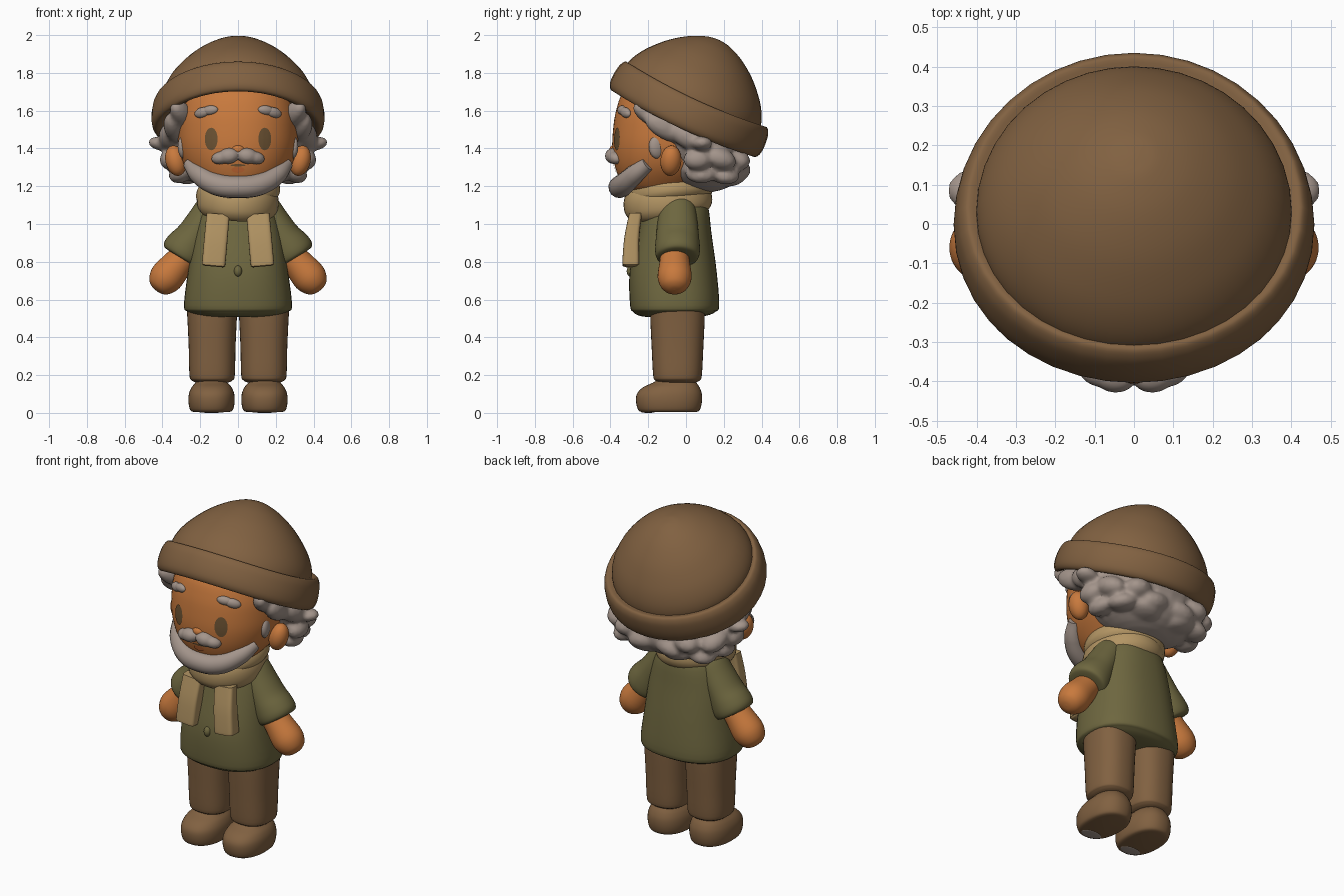
import bpy, bmesh, math
from math import radians, cos, sin, pi
from mathutils import Matrix, Vector, Euler
from mathutils.bvhtree import BVHTree

cube = bpy.data.objects.get("Cube")
if cube:
    bpy.data.objects.remove(cube, do_unlink=True)

made = []
SIDES = ((1, "left"), (-1, "right"))


def material(name, r, g, b):
    mat = bpy.data.materials.new(name)
    mat.use_nodes = True
    mat.diffuse_color = (r, g, b, 1)
    node = next(n for n in mat.node_tree.nodes if n.type == "BSDF_PRINCIPLED")
    node.inputs["Base Color"].default_value = (r, g, b, 1)
    node.inputs["Roughness"].default_value = 0.8
    return mat


brown = material("brown wool", .22, .12, .053)
skin = material("warm skin", .58, .193, .047)
green = material("olive green", .155, .135, .05)
tan = material("tan scarf", .45, .3, .127)
grey = material("grey hair", .37, .3, .26)
dark = material("eye brown", .15, .085, .033)
lip = material("lip orange", .58, .15, .037)


def finish(name, bm, mat):
    bmesh.ops.recalc_face_normals(bm, faces=bm.faces)
    mesh = bpy.data.meshes.new(name)
    bm.to_mesh(mesh)
    bm.free()
    mesh.materials.append(mat)
    obj = bpy.data.objects.new(name, mesh)
    bpy.context.collection.objects.link(obj)
    made.append(obj)
    return obj


def spline(rows, steps):
    """Smooth rows of values with a Catmull-Rom spline."""
    out = []
    for i in range(len(rows) - 1):
        quad = [rows[max(i - 1, 0)], rows[i], rows[i + 1], rows[min(i + 2, len(rows) - 1)]]
        for k in range(steps):
            t = k / steps
            out.append([b + .5 * t * (c - a + t * (2*a - 5*b + 4*c - d + t * (3*(b - c) + d - a)))
                        for a, b, c, d in zip(*quad)])
    return out + [list(rows[-1])]


def loft(name, mat, rows, loc=(0, 0, 0), rot=(0, 0, 0), power=2, seg=40, sag=0):
    """Skin through sections of (height, x radius, y radius, y centre)."""
    place = Matrix.Translation(loc) @ Euler([radians(a) for a in rot]).to_matrix().to_4x4()
    bm = bmesh.new()
    rings = []
    for z, rx, ry, cy in spline(rows, 4):
        ring = []
        for k in range(seg):
            c, s = cos(2 * pi * k / seg), sin(2 * pi * k / seg)
            x = math.copysign(abs(c) ** (2 / power), c) * max(rx, .002)
            y = math.copysign(abs(s) ** (2 / power), s) * max(ry, .002)
            ring.append(bm.verts.new(place @ Vector((x, y + cy, z - sag * x * x))))
        rings.append(ring)
    for low, high in zip(rings, rings[1:]):
        for k in range(seg):
            j = (k + 1) % seg
            bm.faces.new((low[k], low[j], high[j], high[k]))
    bm.faces.new(rings[0])
    bm.faces.new(rings[-1])
    return finish(name, bm, mat)


def revolve(name, mat, profile, loc, rot, widen, sag=0):
    return loft(name, mat, [(z, r * widen, r, 0) for r, z in profile], loc, rot, sag=sag)


def blobs(name, mat, items, mirror=True):
    """Ellipsoids (centre, radii, rotation), mirrored in x, in one mesh."""
    bm = bmesh.new()
    for s in (1, -1) if mirror else (1,):
        for (x, y, z), radii, (a, b, c) in items:
            turn = Euler((radians(a), radians(b * s), radians(c * s))).to_matrix().to_4x4()
            mat4 = Matrix.Translation((x * s, y, z)) @ turn @ Matrix.Diagonal((*radii, 1))
            bmesh.ops.create_uvsphere(bm, u_segments=24, v_segments=14, radius=1, matrix=mat4)
    return finish(name, bm, mat)


def fuse(obj, voxel, rounds):
    """Melt overlapping blobs into one soft surface."""
    remesh = obj.modifiers.new("fuse", "REMESH")
    remesh.mode = "VOXEL"
    remesh.voxel_size = voxel
    remesh.use_smooth_shade = True
    soft = obj.modifiers.new("soften", "SMOOTH")
    soft.iterations = rounds


# Shoes with worn toe patches, legs and arms
blobs("toe_patches", grey, [((.14, -.2, .004), (.065, .035, .004), (0, 0, 0))])
for s, side in SIDES:
    loft(side + "_shoe", brown, [
        (.004, .09, .14, -.09), (.014, .112, .162, -.09), (.055, .122, .174, -.09),
        (.1, .12, .172, -.088), (.135, .106, .15, -.078), (.16, .085, .115, -.06),
        (.18, .075, .09, -.05)], (.14 * s, 0, 0), power=2.3)
    loft(side + "_leg", brown, [
        (.16, .085, .095, -.045), (.172, .108, .118, -.045), (.2, .12, .129, -.045),
        (.35, .124, .137, -.045), (.5, .131, .144, -.045), (.57, .136, .144, -.045)],
        (.137 * s, 0, 0), power=2.4)
    loft(side + "_sleeve", green, [
        (.04, .04, .05, 0), (0, .08, .09, 0), (-.1, .088, .105, 0), (-.19, .096, .113, 0),
        (-.25, .113, .118, 0), (-.295, .118, .118, 0), (-.323, .106, .108, 0),
        (-.33, .08, .08, 0)], (.13 * s, -.045, 1.1), (0, -32 * s, 0))
    loft(side + "_arm", skin, [
        (0, .07, .07, 0), (-.1, .08, .08, 0), (-.2, .09, .09, 0),
        (-.26, .068, .07, 0), (-.285, .035, .035, 0), (-.29, 0, 0, 0)],
        (.25 * s, -.06, .872), (0, -40 * s, 0))

# Shirt with a small button
loft("shirt", green, [
    (.507, .12, .12, -.08), (.515, .21, .18, -.07), (.535, .265, .218, -.062),
    (.57, .286, .236, -.06), (.75, .265, .23, -.068), (.95, .235, .195, -.06),
    (1.1, .185, .165, -.05), (1.17, .11, .12, -.05)], power=2.4)
blobs("button", green, [((0, -.29, .75), (.022, .024, .03), (0, 0, 0))], mirror=False)

# Scarf: two wraps and two hanging tails
wrap = [(.11, -.07), (.19, -.085), (.228, -.05), (.235, 0), (.222, .05), (.19, .08), (.11, .075)]
revolve("scarf_lower_wrap", tan, wrap, (0, -.097, 1.125), (8, 4, 0), .92)
revolve("scarf_upper_wrap", tan, [(r * .95, z * .75) for r, z in wrap],
        (0, -.083, 1.172), (7, -7, 0), 1)
for s, side in SIDES:
    loft(side + "_scarf_tail", tan, [
        (0, .05, .032, 0), (.006, .058, .041, 0), (.02, .062, .045, 0),
        (.15, .062, .04, .005), (.28, .061, .034, .025)],
        (.13 * s, -.292, .775), (0, -5 * s, 0), power=5)

# Head, ears and nose
head = loft("head", skin, [
    (1.13, .07, .08, -.13), (1.16, .15, .15, -.12), (1.21, .21, .215, -.12),
    (1.3, .28, .295, -.08), (1.4, .315, .328, -.062), (1.5, .32, .326, -.06),
    (1.6, .31, .31, -.06), (1.7, .27, .27, -.06), (1.78, .18, .18, -.04)], power=2.2, seg=64)
blobs("ears", skin, [((.33, -.08, 1.335), (.054, .056, .082), (0, 15, 20))])
blobs("nose", skin, [((0, -.378, 1.393), (.036, .028, .026), (0, 0, 0))], mirror=False)

# Flat face details laid on the head
surface = BVHTree.FromPolygons([v.co for v in head.data.vertices],
                               [p.vertices for p in head.data.polygons])


def decal(name, mat, cx, cz, rx, rz, seg=28, rings=4):
    bm = bmesh.new()

    def point(t, k):
        a = 2 * pi * k / seg
        x, z = cx + rx * t * cos(a), cz + rz * t * sin(a)
        hit = surface.ray_cast(Vector((x, -2, z)), Vector((0, 1, 0)))[0]
        return bm.verts.new((x, hit.y - .005, z))

    centre = point(0, 0)
    loops = [[point((r + 1) / rings, k) for k in range(seg)] for r in range(rings)]
    for k in range(seg):
        j = (k + 1) % seg
        bm.faces.new((centre, loops[0][k], loops[0][j]))
        for low, high in zip(loops, loops[1:]):
            bm.faces.new((low[k], high[k], high[j], low[j]))
    obj = finish(name, bm, mat)
    if obj.data.polygons[0].normal.y > 0:
        obj.data.flip_normals()


for s, side in SIDES:
    decal(side + "_eye", dark, .142 * s, 1.45, .034, .06)
decal("mouth_line", dark, 0, 1.311, .04, .006)
decal("lower_lip", lip, 0, 1.287, .034, .016)

# Eyebrows, moustache and sideburns
blobs("eyebrows", grey, [
    ((.148, -.338, 1.602), (.045, .022, .025), (0, 6, 20)),
    ((.19, -.32, 1.59), (.046, .022, .027), (0, 14, 30))])
fuse(blobs("moustache", grey, [
    ((.05, -.385, 1.36), (.056, .044, .042), (0, 8, 10)),
    ((.092, -.375, 1.35), (.052, .038, .034), (0, 10, 22))]), .008, 3)
blobs("sideburns", grey, [((.285, -.15, 1.41), (.03, .05, .065), (0, 0, 25))])

# Beard: a tube swept round the jaw
half = [(.255, -.2, 1.32, .038), (.205, -.272, 1.262, .052), (.115, -.33, 1.21, .059)]
path = [(-x, y, z, r) for x, y, z, r in half] + [(0, -.352, 1.196, .059)] + half[::-1]
curve = bpy.data.curves.new("beard", "CURVE")
curve.dimensions = "3D"
curve.bevel_depth = 1
curve.bevel_resolution = 5
curve.use_fill_caps = True
line = curve.splines.new("BEZIER")
line.bezier_points.add(len(path) - 1)
for p, (x, y, z, r) in zip(line.bezier_points, path):
    p.co, p.radius = (x, y, z), r
    p.handle_left_type = p.handle_right_type = "AUTO"
curve.materials.append(grey)
beard = bpy.data.objects.new("beard", curve)
bpy.context.collection.objects.link(beard)
bpy.ops.object.select_all(action="DESELECT")
beard.select_set(True)
bpy.context.view_layer.objects.active = beard
bpy.ops.object.convert(target="MESH")
made.append(bpy.context.view_layer.objects.active)

# Hair: a full mass down to the nape with wavy locks, fused together
fuse(blobs("hair", grey, [
    ((0, .075, 1.45), (.365, .275, .24), (0, 0, 0)),
    ((0, .085, 1.32), (.315, .24, .155), (0, 0, 0)),
    ((.29, -.17, 1.575), (.055, .13, .06), (-25, 0, 25)),
    ((.335, -.1, 1.51), (.055, .13, .065), (-25, 0, 12)),
    ((.36, .02, 1.46), (.06, .11, .065), (-25, 0, 0)),
    ((.41, .085, 1.425), (.066, .055, .036), (0, -10, 0)),
    ((.36, .06, 1.34), (.055, .075, .055), (0, 20, 0)),
    ((.31, .17, 1.35), (.075, .1, .06), (-20, 0, 0)),
    ((.3, .08, 1.27), (.07, .085, .05), (0, 25, 0)),
    ((.25, .2, 1.265), (.085, .085, .05), (0, 20, 30)),
    ((.19, .26, 1.34), (.09, .075, .06), (0, 10, 35)),
    ((.12, .22, 1.24), (.1, .09, .04), (0, -10, 15)),
    ((.08, .28, 1.29), (.1, .06, .055), (0, 12, 10))]), .013, 4)

# Knitted hat: dome and rolled brim, tilted back
tilt = (-25, 0, 0)
revolve("hat_crown", brown, [
    (.38, -.05), (.393, .03), (.386, .085), (.358, .145), (.312, .207),
    (.238, .281), (.15, .342), (.07, .377), (.025, .386), (0, .388)],
    (0, .013, 1.622), tilt, 1.02)
revolve("hat_brim", brown, [
    (.36, -.05), (.385, -.08), (.418, -.09), (.438, -.065), (.443, -.02),
    (.438, .03), (.428, .062), (.41, .081), (.383, .07)],
    (0, .021, 1.613), tilt, 1.035, sag=.15)

# Smooth shading
bpy.ops.object.select_all(action="DESELECT")
for obj in made:
    obj.select_set(True)
bpy.context.view_layer.objects.active = made[0]
bpy.ops.object.shade_smooth_by_angle(angle=radians(50))
